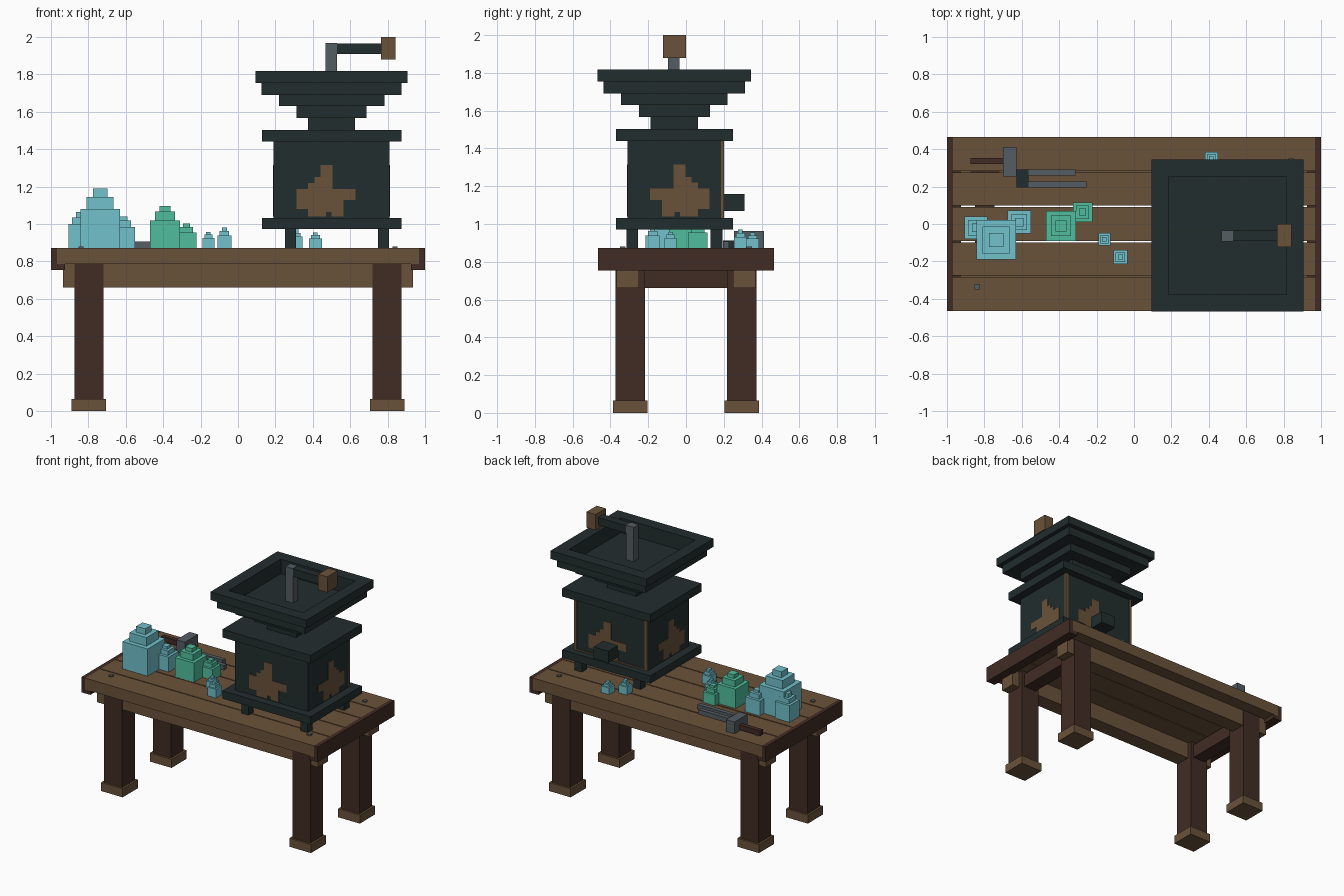
import bpy, bmesh

cube = bpy.data.objects.get("Cube")
if cube:
    bpy.data.objects.remove(cube, do_unlink=True)


def material(name, rgb):
    lin = [((c / 255 + 0.055) / 1.055) ** 2.4 for c in rgb] + [1.0]
    m = bpy.data.materials.new(name)
    m.use_nodes = True
    m.diffuse_color = lin
    m.node_tree.nodes["Principled BSDF"].inputs["Base Color"].default_value = lin
    return m


WOOD = material("wood brown", (106, 82, 58))
DARK_WOOD = material("dark wood", (65, 44, 36))
IRON = material("dark iron", (34, 45, 46))
STEEL = material("grey steel", (84, 92, 99))
BLUE = material("blue crystal", (113, 193, 204))
GREEN = material("green crystal", (80, 190, 156))


def boxes(name, mat, *specs):
    """One object made of boxes given as (x0, x1, y0, y1, z0, z1)."""
    bm = bmesh.new()
    for x0, x1, y0, y1, z0, z1 in specs:
        verts = bmesh.ops.create_cube(bm, size=1)["verts"]
        for v in verts:
            v.co = ((x0 + x1) / 2 + v.co.x * (x1 - x0),
                    (y0 + y1) / 2 + v.co.y * (y1 - y0),
                    (z0 + z1) / 2 + v.co.z * (z1 - z0))
    me = bpy.data.meshes.new(name)
    bm.to_mesh(me)
    bm.free()
    me.materials.append(mat)
    ob = bpy.data.objects.new(name, me)
    bpy.context.collection.objects.link(ob)
    return ob


def square(cx, cy, h, z0, z1):
    return (cx - h, cx + h, cy - h, cy + h, z0, z1)


def ring(cx, cy, h, inner, z0, z1):
    """Four walls around a square hole."""
    return [(cx - h, cx + h, cy - h, cy - inner, z0, z1),
            (cx - h, cx + h, cy + inner, cy + h, z0, z1),
            (cx - h, cx - inner, cy - inner, cy + inner, z0, z1),
            (cx + inner, cx + h, cy - inner, cy + inner, z0, z1)]


# Table top: five planks with narrow gaps, capped at both ends
TOP = 0.872
edges = [-0.465, -0.28, -0.095, 0.095, 0.28, 0.465]
for i in range(5):
    a = edges[i] + (0.004 if i else 0)
    b = edges[i + 1] - (0.004 if i < 4 else 0)
    boxes("table_plank", WOOD, (-0.968, 0.968, a, b, 0.785, TOP))
for s in (-1, 1):
    lo, hi = sorted((s * 1.0, s * 0.968))
    lo2, hi2 = sorted((s * 0.968, s * 0.925))
    boxes("table_end_cap", DARK_WOOD, (lo, hi, -0.465, 0.465, 0.755, TOP),
          (lo2, hi2, -0.465, 0.465, 0.755, 0.785))

# Rails, legs, feet and nails
for s in (-1, 1):
    a, b = sorted((s * 0.25, s * 0.368))
    boxes("long_rail", WOOD, (-0.935, 0.935, a, b, 0.66, 0.785))
    a, b = sorted((s * 0.745, s * 0.85))
    boxes("cross_rail", DARK_WOOD, (a, b, -0.25, 0.25, 0.66, 0.765))
    for t in (-1, 1):
        cx, cy = s * 0.797, t * 0.295
        boxes("table_leg", DARK_WOOD, square(cx, cy, 0.077, 0.06, 0.785))
        boxes("table_foot", WOOD, square(cx, cy, 0.092, 0.0, 0.065))
        boxes("table_nail", STEEL, square(s * 0.84, t * 0.335, 0.014, 0.86, TOP + 0.009))

# Grinder body
CX, CY = 0.5, -0.062
boxes("grinder_foot", IRON, *[(x, x + 0.06, y, y + 0.062, TOP, 0.975)
                              for x in (0.25, 0.748) for y in (-0.315, 0.13)])
boxes("grinder_base", IRON, square(CX, CY, 0.373, 0.972, 1.032)).location.y = 0
boxes("grinder_body", IRON, (0.19, 0.81, -0.31, 0.186, 1.032, 1.44))
boxes("grinder_lid", IRON, square(CX, CY, 0.373, 1.44, 1.502))
boxes("back_trim", WOOD, *[(x, x + 0.022, 0.18, 0.2, 1.032, 1.44) for x in (0.19, 0.788)],
      (0.19, 0.81, 0.18, 0.2, 1.032, 1.042))
boxes("back_panel", IRON, (0.212, 0.788, 0.18, 0.194, 1.042, 1.44))
boxes("back_spout", IRON, (0.44, 0.565, 0.186, 0.31, 1.07, 1.16))
for o in bpy.data.objects:
    if o.name.startswith(("grinder_base", "grinder_lid")):
        for v in o.data.vertices:
            v.co.y = -0.37 if v.co.y < CY else 0.25

# Worn patches: rows of (left, right, bottom, top), u measured from the face centre
rows = [(-0.06, 0.005, 1.25, 1.315), (-0.092, 0.005, 1.215, 1.25),
        (-0.125, 0.005, 1.187, 1.22), (-0.187, 0.128, 1.128, 1.187),
        (-0.187, 0.064, 1.08, 1.128), (-0.125, 0.064, 1.064, 1.08),
        (-0.125, -0.03, 1.04, 1.064), (0.0, 0.064, 1.04, 1.064)]
T = 0.003
for side in (-1, 1):
    # front and back
    y = -0.31 if side < 0 else 0.194
    boxes("worn_patch", WOOD, *[(*sorted((CX - side * u0, CX - side * u1)), y - T, y + T, z0, z1)
                                for u0, u1, z0, z1 in rows])
    # both sides, mirrored
    x = CX + side * 0.31
    boxes("worn_patch_side", WOOD, *[(x - T, x + T, *sorted((CY - side * u0, CY - side * u1)), z0, z1)
                                     for u0, u1, z0, z1 in rows])

# Stepped hopper with an open tray on top
for h, z0, z1 in ((0.125, 1.5, 1.566), (0.188, 1.566, 1.63), (0.282, 1.63, 1.692)):
    boxes("hopper_step", IRON, square(CX, CY, h, z0, z1))
boxes("hopper_tray", IRON, square(CX, CY, 0.374, 1.69, 1.705),
      *ring(CX, CY, 0.374, 0.315, 1.705, 1.755))
boxes("hopper_rim", IRON, *ring(CX, CY, 0.406, 0.315, 1.755, 1.817))

# Crank
boxes("crank_post", STEEL, (0.467, 0.53, -0.094, -0.034, 1.70, 1.968))
boxes("crank_arm", IRON, (0.53, 0.767, -0.092, -0.032, 1.908, 1.966))
boxes("crank_handle", WOOD, (0.765, 0.842, -0.123, 0.0, 1.88, 2.0))

# Stepped crystals: x, y, half width, tier tops
crystals = [
    (BLUE, -0.737, -0.085, 0.106, (1.08, 1.145, 1.19)),
    (BLUE, -0.845, -0.02, 0.061, (1.0, 1.035, 1.065)),
    (BLUE, -0.613, 0.01, 0.062, (0.985, 1.02, 1.04)),
    (GREEN, -0.39, -0.01, 0.08, (1.02, 1.068, 1.097)),
    (GREEN, -0.275, 0.063, 0.052, (0.955, 0.985, 1.003)),
    (BLUE, -0.158, -0.082, 0.033, (0.925, 0.944, 0.957)),
    (BLUE, -0.073, -0.177, 0.037, (0.938, 0.962, 0.98)),
    (BLUE, 0.414, 0.352, 0.034, (0.922, 0.94, 0.955)),
    (BLUE, 0.31, 0.288, 0.034, (0.932, 0.952, 0.972))]
for mat, x, y, h, tops in crystals:
    boxes("crystal", mat, *[square(x, y, h * k, TOP - 0.002 if i == 0 else tops[i - 1], tops[i])
                            for i, k in enumerate((1, 0.68, 0.36))])

# Forked hand tool lying on the table
boxes("tool_handle", DARK_WOOD, (-0.875, -0.70, 0.32, 0.354, TOP + 0.008, 0.918))
boxes("tool_head", STEEL, (-0.70, -0.628, 0.255, 0.413, TOP, 0.962))
boxes("tool_yoke", IRON, (-0.628, -0.565, 0.195, 0.292, TOP, 0.912))
boxes("tool_prongs", STEEL, (-0.565, -0.312, 0.26, 0.292, TOP, 0.907),
      (-0.565, -0.255, 0.195, 0.228, TOP, 0.907))
